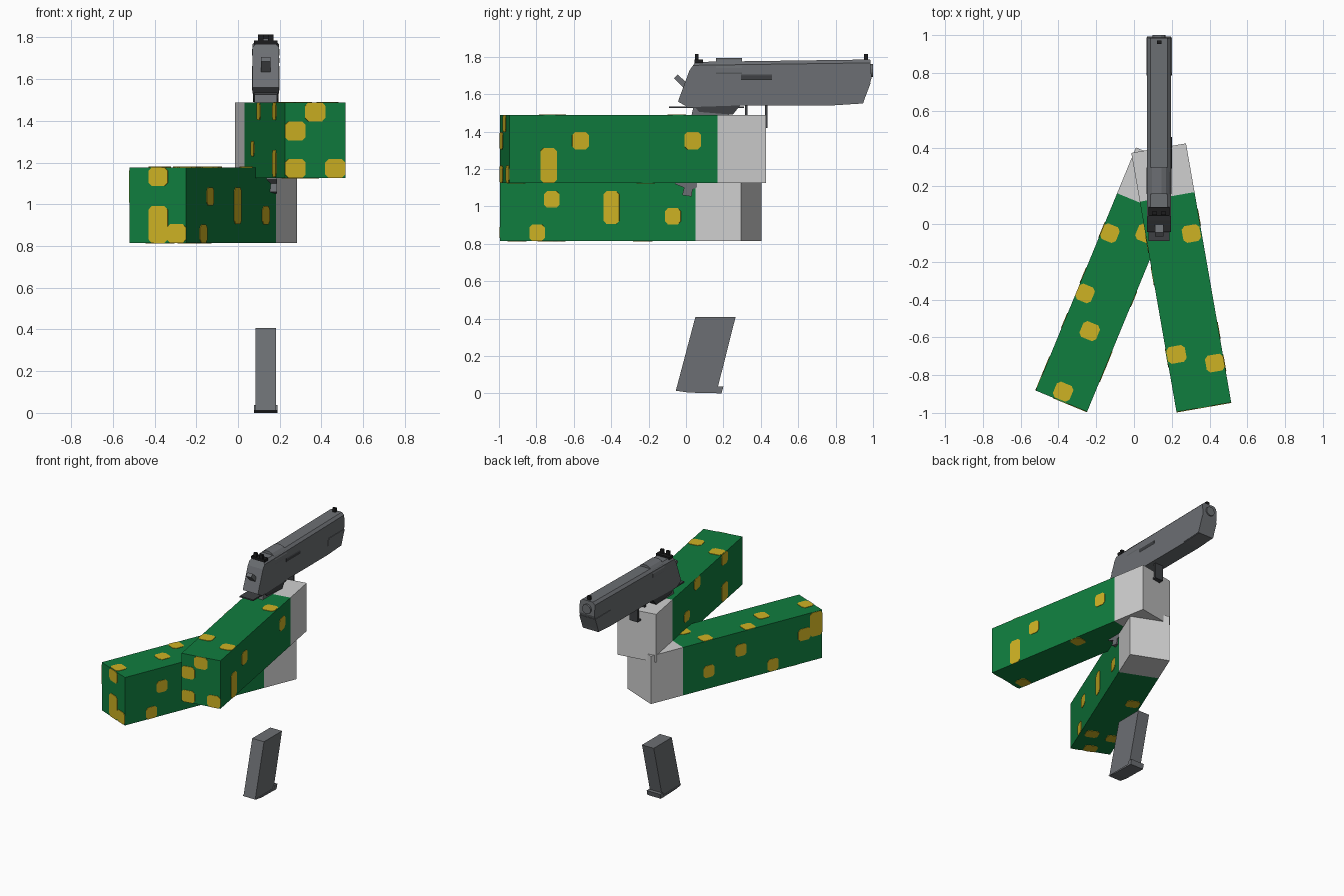
import bpy, bmesh, math
from mathutils import Matrix, Vector

if "Cube" in bpy.data.objects:
    bpy.data.objects.remove(bpy.data.objects["Cube"])


def material(name, r, g, b):
    m = bpy.data.materials.new(name)
    lin = [((c / 255 + 0.055) / 1.055) ** 2.4 for c in (r, g, b)]
    m.diffuse_color = (*lin, 1)
    m.use_nodes = True
    m.node_tree.nodes["Principled BSDF"].inputs["Base Color"].default_value = m.diffuse_color
    return m


GREEN = material("sleeve green", 16, 125, 62)
YELLOW = material("patch yellow", 206, 178, 35)
LIGHT = material("glove light grey", 208, 208, 208)
STEEL = material("steel grey", 108, 111, 115)
DARK = material("dark steel", 62, 64, 67)
BLACK = material("sight black", 28, 28, 29)


def finish(name, bm, mat, matrix=None):
    bmesh.ops.recalc_face_normals(bm, faces=bm.faces)
    me = bpy.data.meshes.new(name)
    bm.to_mesh(me)
    bm.free()
    me.materials.append(mat)
    ob = bpy.data.objects.new(name, me)
    bpy.context.collection.objects.link(ob)
    if matrix:
        ob.matrix_world = matrix
    return ob


def prism(bm, points, offset):
    """Extrude a closed loop of points by an offset."""
    n = len(points)
    a = [bm.verts.new(p) for p in points]
    b = [bm.verts.new(Vector(p) + Vector(offset)) for p in points]
    bm.faces.new(a)
    bm.faces.new(b)
    for i in range(n):
        j = (i + 1) % n
        bm.faces.new((a[i], a[j], b[j], b[i]))


def side_profile(name, yz, x0, x1, mat):
    bm = bmesh.new()
    prism(bm, [(x0, y, z) for y, z in yz], (x1 - x0, 0, 0))
    return finish(name, bm, mat)


def box(name, x0, x1, y0, y1, z0, z1, mat, matrix=None):
    bm = bmesh.new()
    prism(bm, [(x0, y0, z0), (x1, y0, z0), (x1, y1, z0), (x0, y1, z0)], (0, 0, z1 - z0))
    return finish(name, bm, mat, matrix)


def rod(name, x, z, radius, y0, y1, sides, mat):
    bm = bmesh.new()
    turn = [2 * math.pi * (i + 0.5) / sides for i in range(sides)]
    prism(bm, [(x + radius * math.cos(t), y0, z + radius * math.sin(t)) for t in turn],
          (0, y1 - y0, 0))
    return finish(name, bm, mat)


# ---- arms: sleeve, glove and thin camouflage patches ----
W, H, CUFF, LENGTH, THIN = 0.294, 0.362, 1.13, 1.392, 0.003


def patches(name, spots, matrix):
    # each face maps (p, q) to a point, with an outward direction
    faces = {
        "top": (lambda p, q: (q, p, H), (0, 0, 1), W),
        "bottom": (lambda p, q: (q, p, 0), (0, 0, -1), W),
        "left": (lambda p, q: (0, p, q), (-1, 0, 0), H),
        "right": (lambda p, q: (W, p, q), (1, 0, 0), H),
        "front": (lambda p, q: (p, 0, q), (0, -1, 0), H),
    }
    bm = bmesh.new()
    for face, p, q, w, h in spots:
        at, out, qmax = faces[face]
        pmax = W if face == "front" else CUFF
        p0, p1 = max(0, p - w / 2), min(pmax, p + w / 2)
        q0, q1 = max(0, q - h / 2), min(qmax, q + h / 2)
        c = 0.017
        loop = [(p0 + c, q0), (p1 - c, q0), (p1, q0 + c), (p1, q1 - c),
                (p1 - c, q1), (p0 + c, q1), (p0, q1 - c), (p0, q0 + c)]
        prism(bm, [at(*k) for k in loop], Vector(out) * THIN)
    finish(name, bm, YELLOW, matrix)


def arm(side, origin, angle, spots):
    m = Matrix.Translation(origin) @ Matrix.Rotation(angle, 4, "Z")
    box(side + "_sleeve", 0, W, 0, CUFF, 0, H, GREEN, m)
    box(side + "_glove", 0, W, CUFF, LENGTH, 0, H, LIGHT, m)
    patches(side + "_sleeve_patches", spots, m)


arm("right", (0.225, -0.995, 1.126), math.radians(9.9), [
    ("top", 0.917, 0.24, 0.09, 0.095), ("top", 0.30, 0.052, 0.09, 0.1),
    ("top", 0.22, 0.245, 0.09, 0.098),
    ("right", 0.386, 0.225, 0.09, 0.095), ("right", 0.213, 0.093, 0.09, 0.186),
    ("right", 0.995, 0.225, 0.09, 0.095),
    ("front", 0.147, 0.317, 0.1, 0.092), ("front", 0.05, 0.225, 0.1, 0.092),
    ("front", 0.05, 0.045, 0.1, 0.092), ("front", 0.245, 0.045, 0.1, 0.092),
    ("left", 0.73, 0.32, 0.1, 0.086), ("left", 0.29, 0.32, 0.1, 0.086),
    ("left", 0.90, 0.14, 0.09, 0.075), ("left", 0.29, 0.07, 0.1, 0.13),
    ("bottom", 0.08, 0.05, 0.09, 0.095), ("bottom", 0.75, 0.245, 0.09, 0.095)])

arm("left", (-0.52, -0.882, 0.815), math.radians(-22.4), [
    ("top", 0.92, 0.045, 0.09, 0.09), ("top", 0.575, 0.045, 0.09, 0.09),
    ("top", 0.40, 0.144, 0.09, 0.095), ("top", 0.05, 0.136, 0.09, 0.095),
    ("top", 0.99, 0.22, 0.09, 0.095),
    ("front", 0.149, 0.317, 0.1, 0.09), ("front", 0.149, 0.088, 0.1, 0.176),
    ("front", 0.245, 0.045, 0.1, 0.09),
    ("right", 0.30, 0.222, 0.09, 0.088), ("right", 0.645, 0.178, 0.09, 0.176),
    ("right", 1.0, 0.132, 0.09, 0.088), ("right", 0.215, 0.044, 0.09, 0.088),
    ("left", 0.66, 0.225, 0.09, 0.09), ("left", 0.92, 0.13, 0.09, 0.09),
    ("left", 0.40, 0.05, 0.09, 0.09), ("left", 0.05, 0.27, 0.1, 0.18),
    ("left", 0.145, 0.215, 0.1, 0.09),
    ("bottom", 0.73, 0.064, 0.09, 0.095), ("bottom", 0.22, 0.05, 0.09, 0.095),
    ("bottom", 0.24, 0.21, 0.09, 0.095), ("bottom", 0.04, 0.158, 0.09, 0.095)])

# ---- pistol ----
CX = 0.133


def centred(name, half, yz, mat):
    return side_profile(name, yz, CX - half, CX + half, mat)


def block(name, half, y0, y1, z0, z1, mat):
    return box(name, CX - half, CX + half, y0, y1, z0, z1, mat)


slide = centred("slide", 0.063, [
    (-0.043, 1.56), (0.018, 1.725), (0.05, 1.772), (0.985, 1.785), (0.992, 1.685),
    (0.947, 1.55), (0.79, 1.54), (0.31, 1.54), (0.01, 1.53)], STEEL)
# chamfer the two long top edges
bm = bmesh.new()
bm.from_mesh(slide.data)
tops = [e for e in bm.edges if e.calc_length() > 0.9]
bmesh.ops.bevel(bm, geom=tops, offset=0.018, segments=1, affect="EDGES")
bm.to_mesh(slide.data)
bm.free()

centred("dust_cover", 0.067, [(0.785, 1.545), (0.947, 1.553), (0.988, 1.662),
                              (0.80, 1.662), (0.785, 1.61)], STEEL)
rod("barrel_hood", CX, 1.728, 0.067, 0.16, 0.30, 16, STEEL)
rod("ejection_barrel", CX + 0.037, 1.69, 0.031, 0.295, 0.46, 12, DARK)
rod("muzzle", CX, 1.725, 0.036, 0.98, 1.0, 12, STEEL)
centred("hammer", 0.022, [(-0.065, 1.685), (-0.045, 1.705), (0.015, 1.65), (-0.01, 1.63)], STEEL)

# sights
block("rear_sight_base", 0.056, 0.045, 0.09, 1.765, 1.785, BLACK)
for s in (-1, 1):
    x = CX + s * 0.024
    box("rear_sight_post", x - 0.013, x + 0.013, 0.048, 0.066, 1.78, 1.814, BLACK)
block("front_sight", 0.012, 0.953, 0.972, 1.78, 1.814, BLACK)

# frame, grip and trigger
block("frame_tang", 0.056, -0.09, 0.31, 1.525, 1.535, DARK)
centred("frame", 0.06, [(0.04, 1.54), (0.07, 1.505), (0.25, 1.49), (0.29, 1.54)], DARK)
centred("grip", 0.053, [
    (0.04, 1.53), (0.28, 1.53), (0.18, 1.45), (0.075, 1.11), (0.035, 1.09),
    (0.03, 1.052), (-0.02, 1.06), (-0.01, 1.10), (-0.06, 1.12)], STEEL)
block("trigger", 0.018, 0.315, 0.33, 1.44, 1.545, DARK)
block("trigger_guard_front", 0.035, 0.422, 0.436, 1.42, 1.545, DARK)
block("trigger_guard_base", 0.035, 0.17, 0.436, 1.42, 1.432, DARK)

# ---- loose magazine ----
centred("magazine", 0.049, [(0.05, 0.408), (0.265, 0.408), (0.165, 0.012), (-0.055, 0.012)], STEEL)
centred("magazine_base", 0.056, [(-0.055, 0.014), (0.015, 0.004), (0.19, 0.0),
                                 (0.2, 0.037), (0.165, 0.037), (0.155, 0.014)], STEEL)
